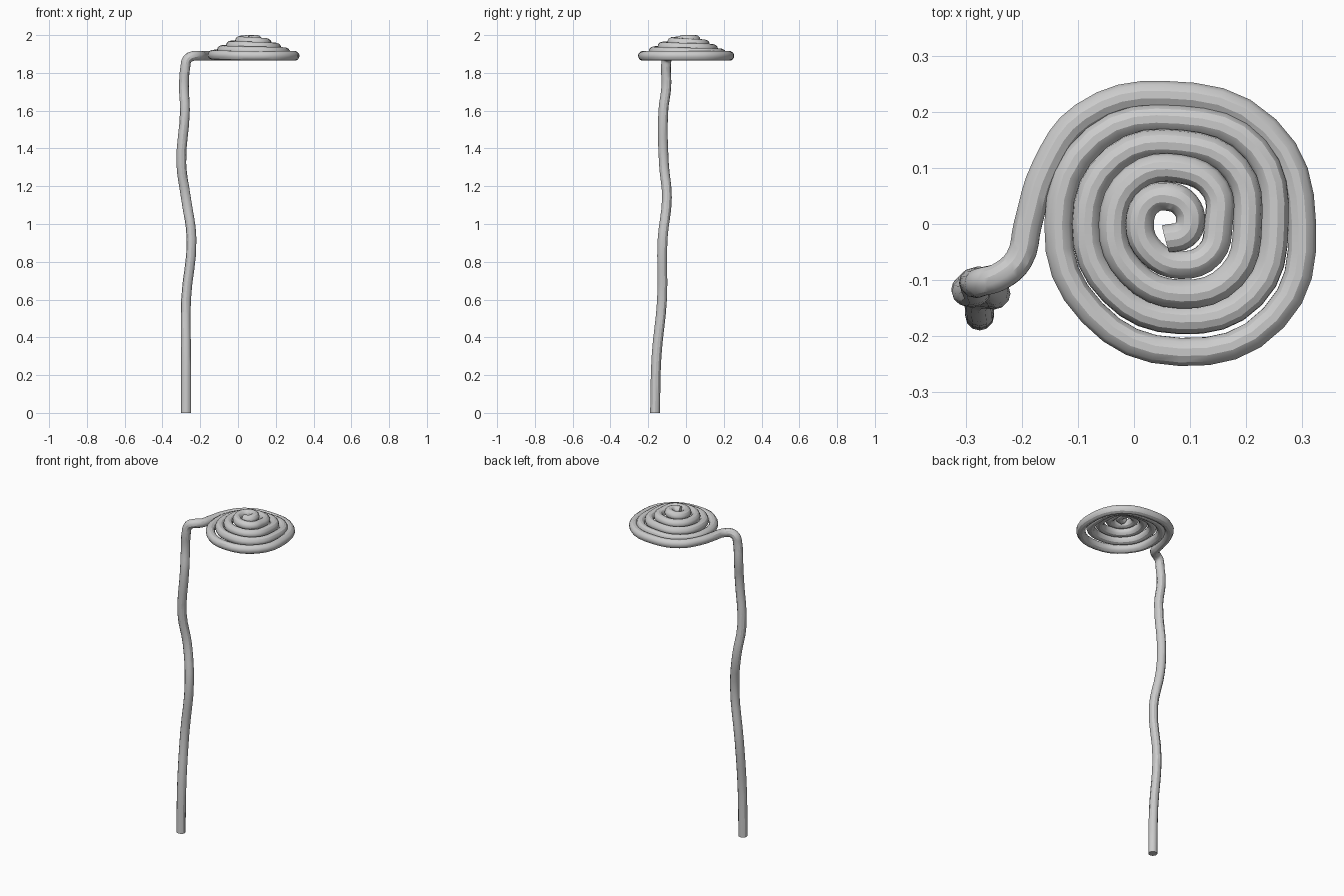
import bpy
from math import pi, cos, sin

if "Cube" in bpy.data.objects:
    bpy.data.objects.remove(bpy.data.objects["Cube"])

TUBE = 0.0258

# wavering upright stem, then the bend that leads into the coil
stem = [(-0.275, -0.164, 0), (-0.275, -0.156, 0.3), (-0.275, -0.127, 0.6),
        (-0.246, -0.124, 0.92), (-0.276, -0.101, 1.14), (-0.30, -0.117, 1.32),
        (-0.281, -0.12, 1.6), (-0.286, -0.104, 1.73), (-0.279, -0.106, 1.83),
        (-0.268, -0.102, 1.873), (-0.24, -0.094, 1.889), (-0.205, -0.063, 1.89),
        (-0.189, 0.0, 1.89), (-0.158, 0.10, 1.89), (-0.09, 0.192, 1.89)]

# coil radius at each quarter turn (top, right, bottom, left, ...)
radii = [0.23, 0.217, 0.228, 0.2175, 0.186, 0.168, 0.171, 0.168, 0.142,
         0.12, 0.125, 0.12, 0.098, 0.068, 0.073, 0.065, 0.048]
square = [1.065, 1.06, 1.0, 1.06]   # slightly squared corners
centre_x = 0.0825


def coil_point(q, r):
    a = pi / 2 - q * pi / 2
    drift = -0.03 * max(0, 1 - q) - 0.015 * max(0, (q - 14) / 2)
    return (centre_x + r * cos(a) + drift, r * sin(a), 1.89 + 0.0061 * max(0, q - 2))


coil = []
for q, r in enumerate(radii):
    coil.append(coil_point(q, r))
    if q < len(radii) - 1:
        coil.append(coil_point(q + 0.5, (r + radii[q + 1]) / 2 * square[q % 4]))
# tight inner hook that ends the coil
coil += [(0.092, 0.033, 1.975), (0.101, 0.006, 1.975),
         (0.09, -0.018, 1.974), (0.057, -0.027, 1.972)]

# sweep one round tube along the whole path
curve = bpy.data.curves.new("coiled_stem", 'CURVE')
curve.dimensions = '3D'
curve.twist_mode = 'MINIMUM'
curve.bevel_depth = TUBE
curve.bevel_resolution = 4
curve.resolution_u = 4
curve.use_fill_caps = True
path = stem + coil
spline = curve.splines.new('BEZIER')
spline.bezier_points.add(len(path) - 1)
for bp, co in zip(spline.bezier_points, path):
    bp.co = co
    bp.handle_left_type = bp.handle_right_type = 'AUTO'

obj = bpy.data.objects.new("coiled_stem", curve)
bpy.context.collection.objects.link(obj)
bpy.context.view_layer.objects.active = obj
obj.select_set(True)
bpy.ops.object.convert(target='MESH')
bpy.ops.object.shade_smooth_by_angle()
